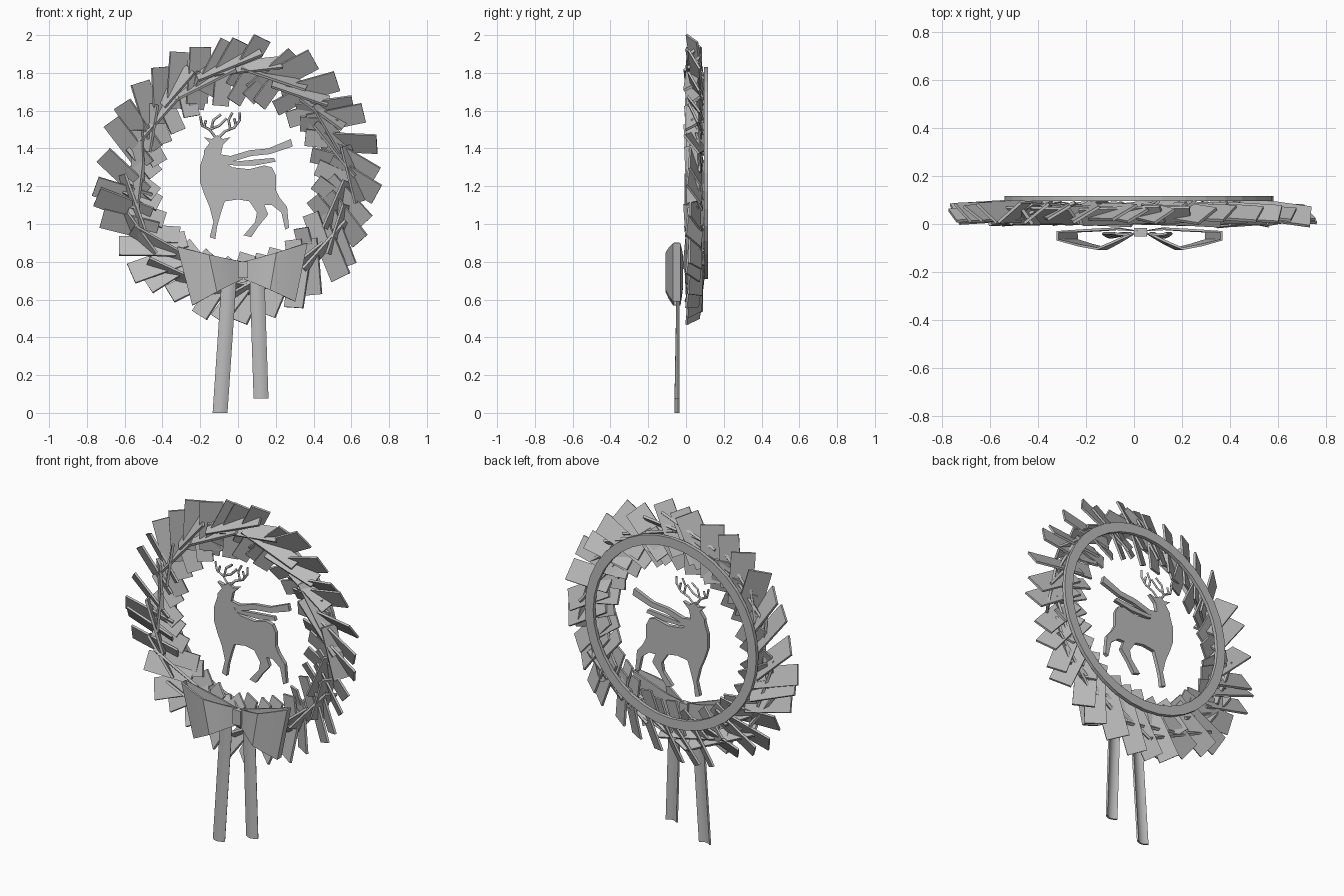
import bpy, bmesh, math, random
from mathutils import Matrix, Vector

random.seed(11)
if "Cube" in bpy.data.objects:
    bpy.data.objects.remove(bpy.data.objects["Cube"], do_unlink=True)

GREY = (0.5, 0.5, 0.5, 1)
grey = bpy.data.materials.new("plain_grey")
grey.use_nodes = True
grey.diffuse_color = GREY
grey.node_tree.nodes["Principled BSDF"].inputs["Base Color"].default_value = GREY

CENTRE = Vector((0, 0, 1.238))


def finish(bm, name):
    """Turn a bmesh into a named object."""
    bmesh.ops.recalc_face_normals(bm, faces=bm.faces)
    mesh = bpy.data.meshes.new(name)
    bm.to_mesh(mesh)
    bm.free()
    obj = bpy.data.objects.new(name, mesh)
    bpy.context.collection.objects.link(obj)
    mesh.materials.append(grey)
    return obj


def ribbon(bm, name, thickness):
    """Thicken a sheet, then smooth it while keeping its rims sharp."""
    obj = finish(bm, name)
    mod = obj.modifiers.new("thickness", "SOLIDIFY")
    mod.thickness = thickness
    mod.offset = 0
    bpy.ops.object.select_all(action="DESELECT")
    bpy.context.view_layer.objects.active = obj
    obj.select_set(True)
    bpy.ops.object.modifier_apply(modifier=mod.name)
    bpy.ops.object.shade_smooth_by_angle(angle=math.radians(30))


def add_board(bm, angle, radius, y, size, lean, pitch, twist):
    """One flat board; all angles in degrees, lean is clockwise from radial."""
    a, b = math.radians(angle), math.radians(angle - lean)
    out = Vector((math.cos(b), 0, math.sin(b)))
    side = Vector((-math.sin(b), 0, math.cos(b)))
    frame = Matrix((out, side, Vector((0, -1, 0)))).transposed().to_4x4()
    place = Matrix.Translation(
        CENTRE + Vector((radius * math.cos(a), y, radius * math.sin(a))))
    turn = (Matrix.Rotation(math.radians(-pitch), 4, "Y")
            @ Matrix.Rotation(math.radians(twist), 4, "X"))
    bmesh.ops.create_cube(bm, size=1, matrix=place @ frame @ turn
                          @ Matrix.Diagonal((*size, 1)))


def jitter(amount):
    return random.uniform(-amount, amount)


# Outer boards, fanned clockwise
bm = bmesh.new()
COUNT = 35
for i in range(COUNT):
    angle = 360 * i / COUNT + jitter(3)
    twist = -32 if 150 < angle < 215 else 32
    add_board(bm, angle, 0.605 + jitter(0.02), 0.05,
              (0.3, 0.12 + jitter(0.012), 0.012),
              32 + jitter(12), 4 + jitter(4), twist + jitter(8))
finish(bm, "outer_boards")

# Inner boards around the opening
bm = bmesh.new()
COUNT = 32
for i in range(COUNT):
    add_board(bm, 360 * i / COUNT + jitter(3), 0.505 + jitter(0.015), 0.06,
              (0.2, 0.09, 0.012), 28 + jitter(14), jitter(8), 22 + jitter(12))
finish(bm, "inner_boards")

# Long narrow slats laid along the front of the wreath
bm = bmesh.new()
COUNT = 26
for i in range(COUNT):
    add_board(bm, 360 * i / COUNT + jitter(4), 0.575 + jitter(0.04), 0.035,
              (0.31 + jitter(0.07), 0.085, 0.014), 85 + jitter(17), jitter(4),
              -56 + jitter(12))
finish(bm, "front_slats")

# Backing hoop
bm = bmesh.new()
SIDES = 36
rows = []
for i in range(SIDES):
    a = math.tau * i / SIDES
    rows.append([bm.verts.new((0.02 + r * math.cos(a), y, 1.27 + r * math.sin(a)))
                 for r, y in ((0.505, 0.095), (0.56, 0.095), (0.56, 0.116), (0.505, 0.116))])
for i in range(SIDES):
    p, q = rows[i - 1], rows[i]
    for k in range(4):
        bm.faces.new((p[k - 1], p[k], q[k], q[k - 1]))
finish(bm, "backing_hoop")

DEER_Y = 0.075


def plate(name, points, depth=0.022):
    """Cut-out plate from an x, z outline given in hundredths."""
    bm = bmesh.new()
    face = bm.faces.new([bm.verts.new((x / 100, DEER_Y - depth / 2, z / 100))
                         for x, z in points])
    ext = bmesh.ops.extrude_face_region(bm, geom=[face], use_keep_orig=True)
    moved = [v for v in ext["geom"] if isinstance(v, bmesh.types.BMVert)]
    bmesh.ops.translate(bm, verts=moved, vec=(0, depth, 0))
    caps = [f for f in bm.faces if len(f.verts) > 4]
    bmesh.ops.triangulate(bm, faces=caps)
    return finish(bm, name)


# Deer cut-out: head, back, hind legs, belly, front leg, chest
plate("deer_body", [
    (-18, 146), (-14, 145), (-11, 147), (-8, 145), (-4, 146), (-8, 142),
    (-9, 137), (-6, 132), (-3, 130), (6, 129), (14, 131), (18, 130),
    (20, 126), (20, 118), (22, 114), (26, 109), (27, 98), (25, 97),
    (23, 106), (18, 110), (14, 110), (16, 105), (11, 99), (7, 93),
    (3, 94), (9, 101), (10, 106), (6, 112), (0, 113), (-7, 112),
    (-9, 106), (-11, 99), (-12, 92), (-15, 93), (-13, 101), (-15, 109),
    (-18, 116), (-20, 122), (-20, 131), (-18, 137), (-18, 139), (-15, 143)])

# Scarf blowing behind the neck
plate("scarf_upper", [(-10, 137), (-4, 136), (6, 139), (16, 140), (28, 145),
                      (29, 141), (17, 137), (7, 136), (-3, 133), (-9, 134)])
plate("scarf_lower", [(-9, 135), (-2, 133), (8, 134), (19, 135), (20, 133),
                      (9, 131), (-2, 131), (-8, 132)], 0.02)

# Antlers
antlers = bpy.data.curves.new("antlers", "CURVE")
antlers.dimensions = "3D"
antlers.bevel_depth = 0.007
antlers.bevel_resolution = 0
antlers.use_fill_caps = True
antlers.materials.append(grey)
for line in (
        [(-12, 146), (-15, 150), (-19, 152), (-20, 157)],
        [(-15, 150), (-10, 152), (-6, 156)], [(-18, 151), (-17, 155)],
        [(-10, 146), (-7, 149), (-2, 151), (1, 155), (1, 159)],
        [(-14, 151), (-13, 155), (-9, 158)], [(-4, 150), (-5, 155), (-3, 159)],
        [(-1, 152), (-2, 156)]):
    spline = antlers.splines.new("POLY")
    spline.points.add(len(line) - 1)
    for point, (x, z) in zip(spline.points, line):
        point.co = (x / 100, DEER_Y, z / 100, 1)
bpy.context.collection.objects.link(bpy.data.objects.new("antlers", antlers))

# Bow loops: a closed ribbon that widens away from the knot
LOOP = [(0.01, -0.03), (0.06, -0.054), (0.11, -0.08), (0.16, -0.103),
        (0.23, -0.088), (0.305, -0.066), (0.305, -0.032), (0.2, -0.026),
        (0.1, -0.02)]
for name, sign, droop, slant in (("bow_loop_right", -1, -0.03, 0.04),
                                 ("bow_loop_left", 1, -0.01, 0.032)):
    bm = bmesh.new()
    rows = []
    for u, y in LOOP:
        t = u / 0.305
        half = 0.045 + 0.11 * t ** 1.1
        rows.append([bm.verts.new((0.027 + sign * (u + k * slant * t), y,
                                   0.755 + droop * t + k * half)) for k in (-1, 1)])
    for p, q in zip(rows, rows[1:] + rows[:1]):
        bm.faces.new((p[0], q[0], q[1], p[1]))
    ribbon(bm, name, 0.01)

# Knot
bm = bmesh.new()
bmesh.ops.create_cube(bm, size=1, matrix=Matrix.Translation((0.027, -0.034, 0.757))
                      @ Matrix.Diagonal((0.054, 0.036, 0.088, 1)))
finish(bm, "bow_knot")

# Ribbon tails with a gently arched section
for name, top_x, bottom_x, bottom_z in (("tail_right", -0.045, -0.095, 0),
                                        ("tail_left", 0.1, 0.122, 0.075)):
    bm = bmesh.new()
    rows = []
    for x, z, bulge in ((top_x, 0.74, 0.006), (bottom_x, bottom_z, 0.018)):
        rows.append([bm.verts.new((x + 0.037 * k / 3, -0.038 - bulge * (1 - k * k / 9), z))
                     for k in range(-3, 4)])
    for k in range(6):
        bm.faces.new((rows[0][k], rows[0][k + 1], rows[1][k + 1], rows[1][k]))
    ribbon(bm, name, 0.01)
